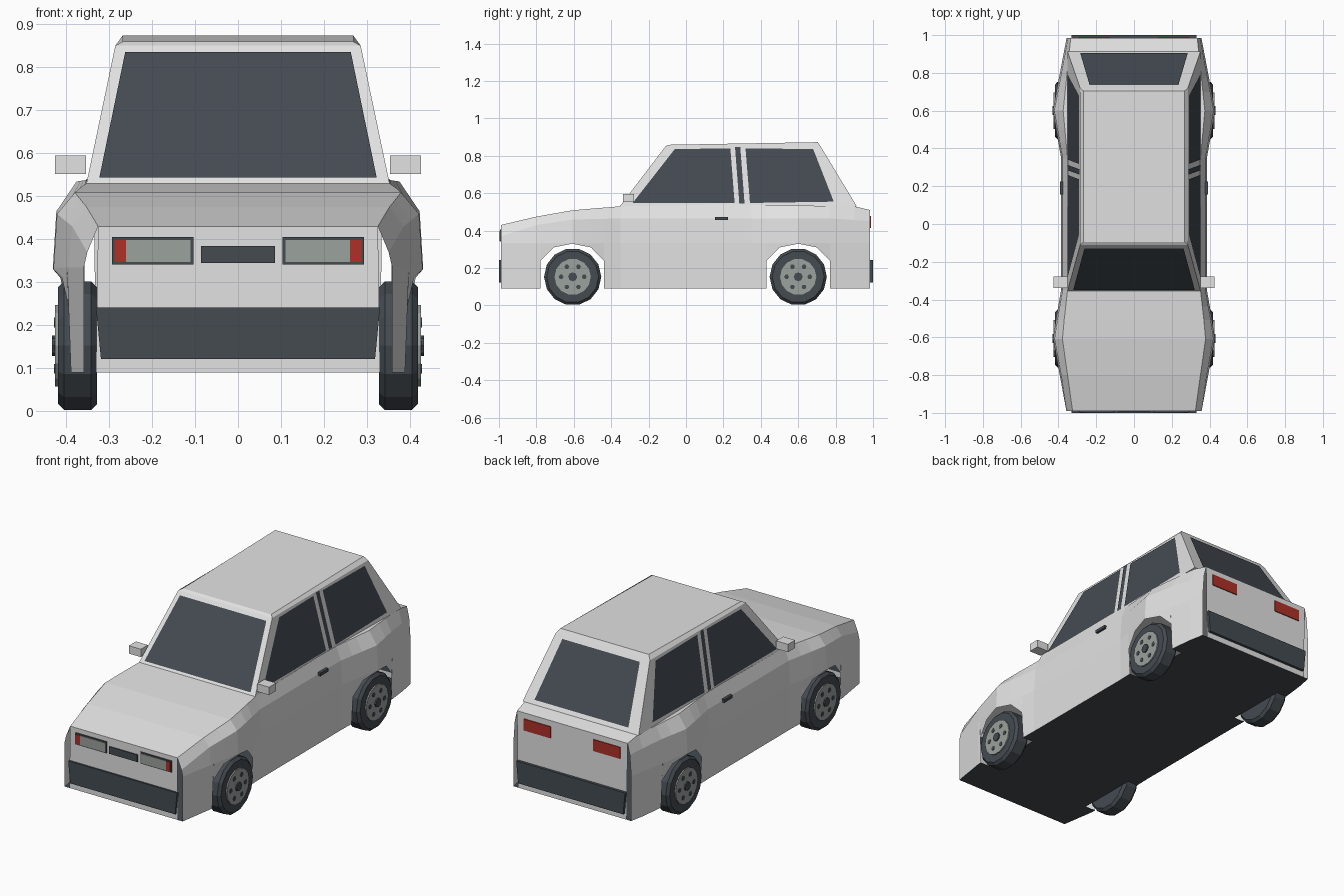
import bpy, bmesh, math
from mathutils import Vector, Matrix

cube = bpy.data.objects.get("Cube")
if cube:
    bpy.data.objects.remove(cube)


def material(name, rgb):
    m = bpy.data.materials.new(name)
    m.use_nodes = True
    m.diffuse_color = (*rgb, 1)
    m.node_tree.nodes["Principled BSDF"].inputs["Base Color"].default_value = (*rgb, 1)
    return m


PAINT = material("light paint", (0.76, 0.76, 0.76))
DARK = material("dark trim", (0.058, 0.07, 0.083))
LAMP = material("lamp grey", (0.33, 0.36, 0.34))
RED = material("lamp red", (0.42, 0.03, 0.02))


def finish(name, bm, mat):
    mesh = bpy.data.meshes.new(name)
    bm.to_mesh(mesh)
    bm.free()
    mesh.materials.append(mat)
    ob = bpy.data.objects.new(name, mesh)
    bpy.context.collection.objects.link(ob)
    return ob


def surface(name, faces, mat):
    """Open surface from polygons, every face turned away from the car's core."""
    bm = bmesh.new()
    for pts in faces:
        bm.faces.new([bm.verts.new(p) for p in pts])
    bmesh.ops.remove_doubles(bm, verts=bm.verts, dist=0.0005)
    bm.normal_update()
    for f in bm.faces:
        c = f.calc_center_median()
        if f.normal.dot(c - Vector((0, c.y * 0.8, 0.3))) < 0:
            f.normal_flip()
    return finish(name, bm, mat)


def mirror(pts):
    return [(-x, y, z) for x, y, z in pts]


def box(name, lo, hi, mat):
    bm = bmesh.new()
    bmesh.ops.create_cube(bm, size=1)
    for v in bm.verts:
        v.co = [lo[i] if v.co[i] < 0 else hi[i] for i in range(3)]
    return finish(name, bm, mat)


def pair(name, lo, hi, mat):
    box("left_" + name, lo, hi, mat)
    box("right_" + name, (-hi[0], lo[1], lo[2]), (-lo[0], hi[1], hi[2]), mat)


def interp(table, y):
    for (a, u), (b, v) in zip(table, table[1:]):
        if y <= b:
            return u + (v - u) * (y - a) / (b - a)
    return table[-1][1]


FRONT, REAR, SILL = -0.99, 0.985, 0.09
WIDTH = [(FRONT, .358), (-.6, .43), (-.35, .386), (.35, .386), (.6, .43), (REAR, .357)]
SHOULDER = [(FRONT, .37), (-.8, .43), (-.6, .46), (-.35, .465), (.8, .465), (REAR, .45)]
BELT_X = [(FRONT, .325), (-.6, .38), (-.35, .352), (.35, .352), (.6, .375), (REAR, .335)]
BELT_Z = [(FRONT, .43), (-.8, .475), (-.6, .51), (-.35, .53), (.2, .54), (.9, .53), (REAR, .51)]
ARCH = [(-.17, SILL), (-.169, .24), (-.1, .31), (0, .33), (.1, .31), (.169, .24), (.17, SILL)]

# Body shell: half sections along the length, bottom edge lifted at the arches
stations = [(y, SILL) for y in (FRONT, -.8, -.35, .2, .35, .9, REAR)]
for centre in (-.608, .6):
    stations += [(centre + d, z) for d, z in ARCH]
stations.sort(key=lambda s: s[0])


def section(y, bottom):
    w = interp(WIDTH, y)
    low_x = min(w, .388) if bottom < .1 else w - .05 * (.335 - bottom)
    return [(low_x, y, bottom), (w, y, .335), (w - .008, y, interp(SHOULDER, y)),
            (interp(BELT_X, y), y, interp(BELT_Z, y))]


sections = [section(*s) for s in stations]
shell = []
for a, b in zip(sections, sections[1:]):
    for i in range(3):
        quad = [a[i], b[i], b[i + 1], a[i + 1]]
        shell += [quad, mirror(quad)]
    shell.append([a[3], b[3], mirror([b[3]])[0], mirror([a[3]])[0]])
surface("body_shell", shell, PAINT)

# Floor, narrowed beside the wheels
floor = []
for a, b in zip(sections, sections[1:]):
    in_arch = max(a[0][2], b[0][2]) > .1
    xa, xb = (.325, .325) if in_arch else (a[0][0], b[0][0])
    floor.append([(-xa, a[0][1], SILL), (xa, a[0][1], SILL),
                  (xb, b[0][1], SILL), (-xb, b[0][1], SILL)])
surface("floor", floor, DARK)

# Nose and tail panels
for name, y, top_x, top_z in (("nose_panel", FRONT, .325, .43), ("tail_panel", REAR, .335, .51)):
    surface(name, [[(-.33, y, SILL), (.33, y, SILL), (top_x, y, top_z), (-top_x, y, top_z)]], PAINT)

# Cabin with a slightly crowned roof
BASE, TOP = .53, .85


def ring(x, y0, y1, z0, z1):
    return [(x, y0, z0), (x, y1, z1), (-x, y1, z1), (-x, y0, z0)]


rings = [ring(.352, -.354, .913, BASE, BASE), ring(.285, -.11, .72, TOP, TOP),
         ring(.268, -.095, .705, .859, .873)]
cabin = [rings[2]]
for a, b in zip(rings, rings[1:]):
    for i in range(4):
        j = (i + 1) % 4
        cabin.append([a[i], a[j], b[j], b[i]])
surface("cabin", cabin, PAINT)


# Glass plates lying just off the cabin walls
def height(z):
    return (z - BASE) / (TOP - BASE)


def side_plate(name, outline):
    pts = [(.356 - .067 * height(z), y, z) for y, z in outline]
    surface("left_" + name, [pts], DARK)
    surface("right_" + name, [mirror(pts)], DARK)


side_plate("front_window", [(-.285, .548), (-.06, .836), (.237, .84), (.26, .548)])
side_plate("rear_window", [(.342, .548), (.318, .84), (.68, .836), (.79, .555)])
side_plate("door_pillar", [(.285, .545), (.262, .848), (.29, .848), (.313, .545)])


def end_plate(name, y_low, y_high, low, high):
    pts = []
    for x, z in (low, high):
        y = y_low + (y_high - y_low) * height(z)
        pts.append((x, y, z + .003))
    surface(name, [[pts[0], pts[1], *mirror(pts[::-1])]], DARK)


end_plate("windshield", -.359, -.115, (.322, .541), (.262, .832))
end_plate("rear_glass", .918, .725, (.285, .55), (.235, .832))

# Bumpers, lower edge drawn in slightly
for name, y0, y1 in (("front_bumper", -1.0, -.985), ("rear_bumper", .98, 1.0)):
    bumper = box(name, (-.33, y0, .122), (.33, y1, .242), DARK)
    for v in bumper.data.vertices:
        if v.co.z < .2:
            v.co.x *= .965

# Lamps and grille
box("grille", (-.086, -.996, .345), (.086, -.989, .384), DARK)
pair("headlamp_frame", (.103, -.994, .341), (.293, -.988, .405), DARK)
pair("headlamp", (.11, -.997, .347), (.26, -.99, .398), LAMP)
pair("indicator", (.26, -.997, .347), (.287, -.99, .398), RED)
pair("tail_lamp", (.13, .984, .415), (.292, .99, .478), RED)

# Mirrors and door handles
pair("mirror", (.353, -.338, .552), (.425, -.277, .595), PAINT)
pair("door_handle", (.375, .155, .457), (.391, .225, .474), DARK)


# Wheels
def disc(name, side, x0, x1, y, z, radius, segments, mat):
    bm = bmesh.new()
    turn = Matrix.Rotation(math.pi / 2, 4, 'Y')
    move = Matrix.Translation((side * (x0 + x1) / 2, y, z))
    bmesh.ops.create_cone(bm, cap_ends=True, segments=segments, radius1=radius,
                          radius2=radius, depth=x1 - x0, matrix=move @ turn)
    return finish(name, bm, mat)


AXLE = .153
for side, side_name in ((1, "left"), (-1, "right")):
    for y, end in ((-.606, "front"), (.6, "rear")):
        tag = f"{side_name}_{end}_"
        tyre = disc(tag + "tyre", side, .327, .418, y, AXLE, AXLE, 14, DARK)
        bevel = tyre.modifiers.new("rounded shoulder", 'BEVEL')
        bevel.width = .014
        bevel.segments = 1
        bevel.angle_limit = math.radians(60)
        disc(tag + "rim", side, .4, .425, y, AXLE, .097, 14, LAMP)
        disc(tag + "hub_cap", side, .42, .432, y, AXLE, .024, 8, DARK)
        for k in range(6):
            a = k * math.pi / 3
            disc(f"{tag}rim_hole_{k + 1}", side, .42, .427, y + .062 * math.cos(a),
                 AXLE + .062 * math.sin(a), .013, 6, DARK)
